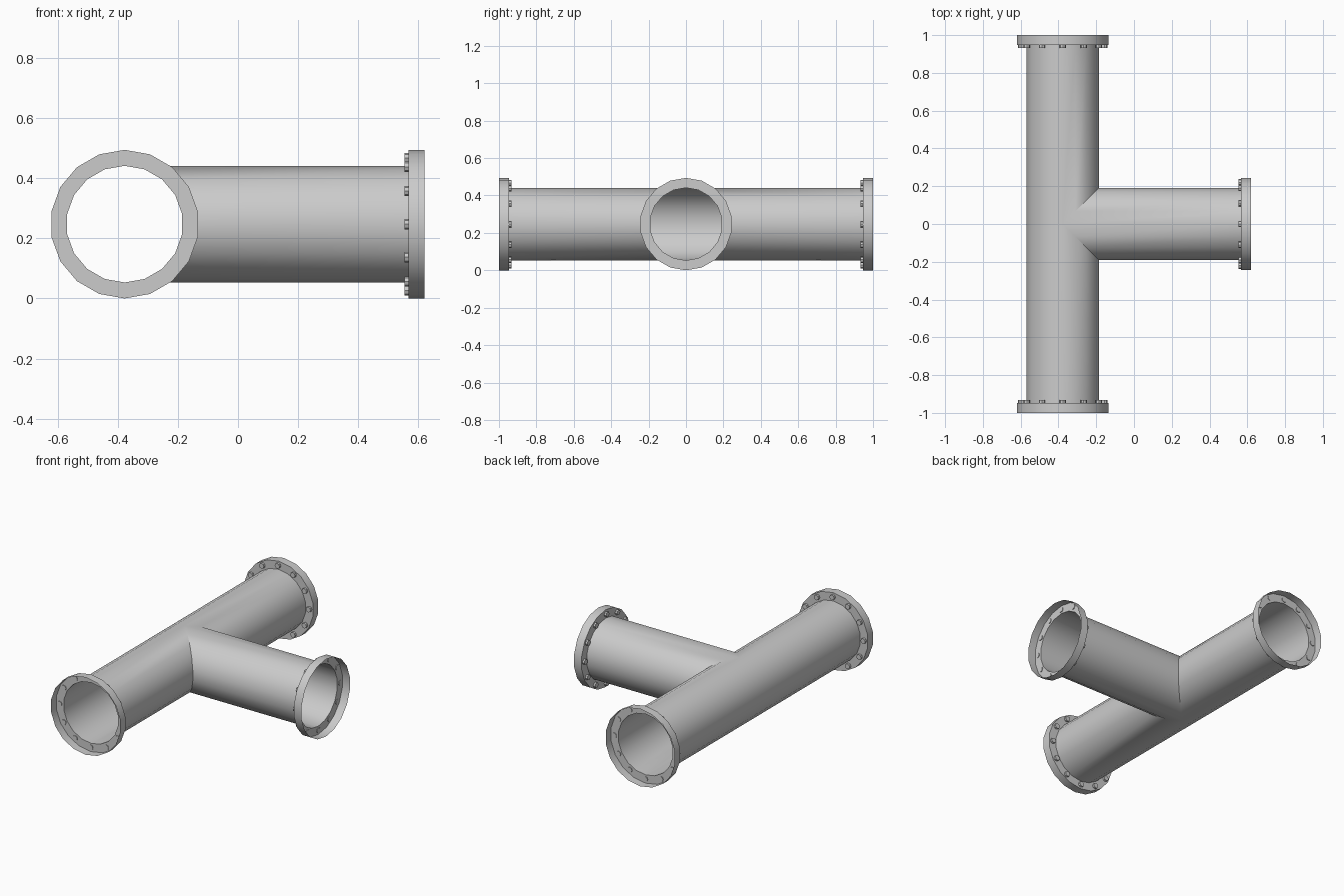
import bpy, bmesh
from math import cos, sin, pi, radians
from mathutils import Matrix, Vector

if "Cube" in bpy.data.objects:
    bpy.data.objects.remove(bpy.data.objects["Cube"])

N = 18                     # sides of pipe and flanges
R, RF = 0.194, 0.247       # pipe and flange radius
XC, ZC = -0.377, 0.247     # main pipe axis
END_Y, END_X = 1.0, 0.62   # open ends of main pipe and branch
DEPTH = 0.053              # flange depth
ANG = [radians(90) + 2 * pi * i / N for i in range(N)]


def bridge(bm, a, b):
    """Join two vertex rings with a strip of quads."""
    for i in range(len(a)):
        j = (i + 1) % len(a)
        bm.faces.new((a[i], a[j], b[j], b[i]))


def finish(name, bm):
    bmesh.ops.remove_doubles(bm, verts=bm.verts, dist=1e-4)
    bmesh.ops.recalc_face_normals(bm, faces=bm.faces)
    me = bpy.data.meshes.new(name)
    bm.to_mesh(me)
    bm.free()
    ob = bpy.data.objects.new(name, me)
    bpy.context.collection.objects.link(ob)
    bpy.ops.object.select_all(action='DESELECT')
    ob.select_set(True)
    bpy.context.view_layer.objects.active = ob
    bpy.ops.object.shade_smooth_by_angle(angle=radians(35))
    return ob


# Tee pipe: three tubes mitred together at the junction
bm = bmesh.new()
for s in (-1, 1):
    outer = [bm.verts.new((XC + R * cos(a), s * (END_Y - DEPTH), ZC + R * sin(a))) for a in ANG]
    seam = [bm.verts.new((XC + R * cos(a), s * max(R * cos(a), 0), ZC + R * sin(a))) for a in ANG]
    bridge(bm, outer, seam)
outer = [bm.verts.new((END_X - DEPTH, R * cos(a), ZC + R * sin(a))) for a in ANG]
seam = [bm.verts.new((XC + abs(R * cos(a)), R * cos(a), ZC + R * sin(a))) for a in ANG]
bridge(bm, outer, seam)
finish("tee_pipe", bm)


def add_flange(name, origin, turn):
    """Cupped flange opening along local +x, with bolts on its back plate."""
    place = Matrix.Translation(origin) @ Matrix.Rotation(turn, 4, 'Z')

    # Back plate and rim
    bm = bmesh.new()
    rings = [[bm.verts.new((x, r * cos(a), r * sin(a))) for a in ANG]
             for x, r in ((-DEPTH, R), (-DEPTH, RF), (0, RF))]
    bridge(bm, rings[0], rings[1])
    bridge(bm, rings[1], rings[2])
    bm.transform(place)
    finish(name, bm)

    # Ring of bolts
    bm = bmesh.new()
    for k in range(12):
        a = k * pi / 6
        spot = Matrix.Translation((-DEPTH - 0.005, 0.22 * cos(a), 0.22 * sin(a)))
        bmesh.ops.create_cone(bm, cap_ends=True, segments=8, radius1=0.017, radius2=0.017,
                              depth=0.018, matrix=spot @ Matrix.Rotation(pi / 2, 4, 'Y'))
    bm.transform(place)
    finish(name + "_bolts", bm)


add_flange("branch_flange", Vector((END_X, 0, ZC)), 0)
add_flange("back_flange", Vector((XC, END_Y, ZC)), pi / 2)
add_flange("front_flange", Vector((XC, -END_Y, ZC)), -pi / 2)
